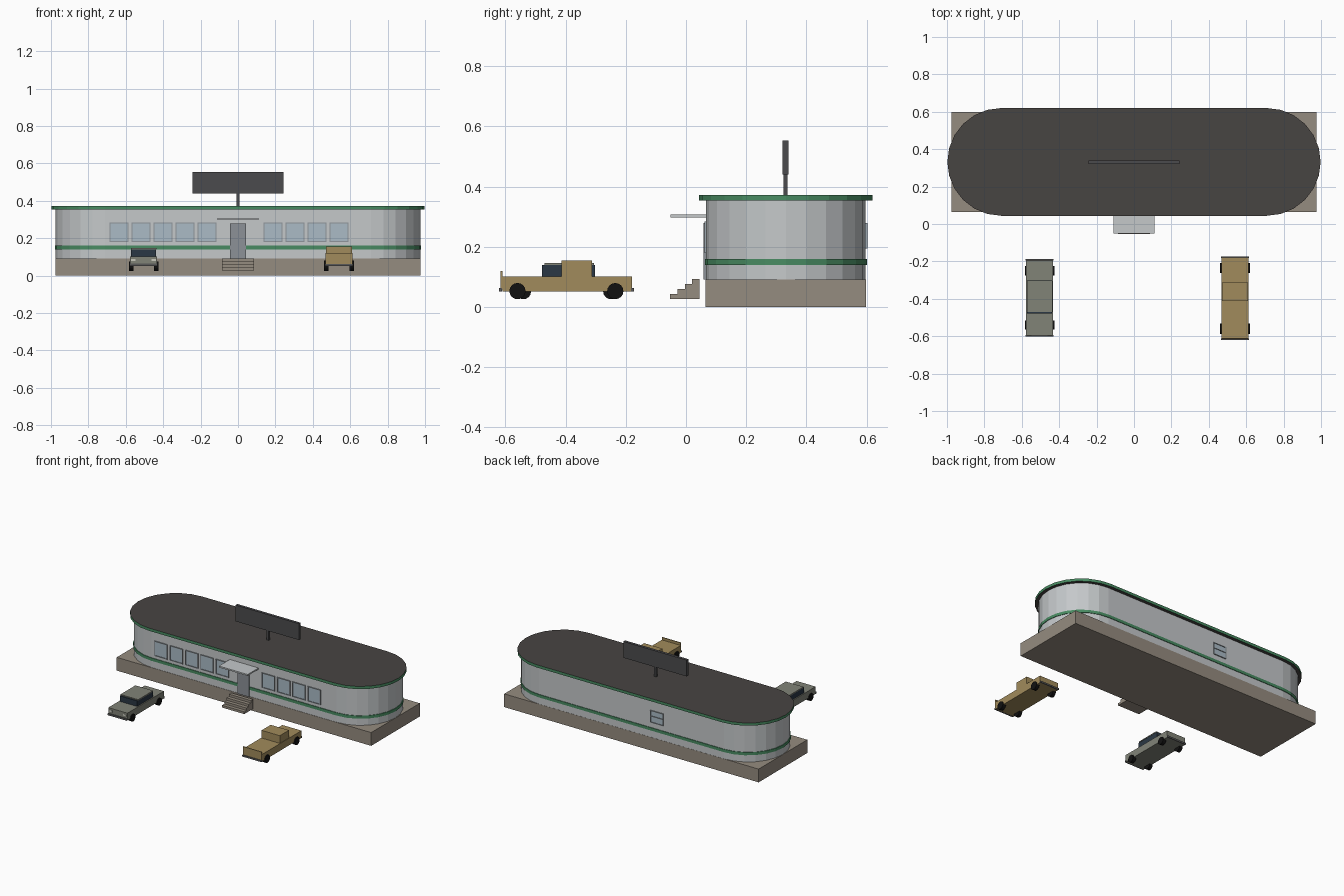
import bpy, bmesh, math
from mathutils import Matrix

if "Cube" in bpy.data.objects:
    bpy.data.objects.remove(bpy.data.objects["Cube"])


def mat(name, hexcol):
    m = bpy.data.materials.new(name)
    rgb = [(int(hexcol[i:i + 2], 16) / 255) ** 2.2 for i in (0, 2, 4)]
    m.diffuse_color = (*rgb, 1)
    m.use_nodes = True
    m.node_tree.nodes["Principled BSDF"].inputs["Base Color"].default_value = m.diffuse_color
    return m


STONE = mat("stone", "948B7F")
STEEL = mat("steel", "C3C7C9")
GREEN = mat("green_trim", "4A8A62")
DARK = mat("dark_roof", "494644")
SIGN = mat("sign_dark", "4C4C4E")
GLASS = mat("window_glass", "A9BAC5")
FRAME = mat("window_frame", "8E9499")
DOOR = mat("door_grey", "8B9096")
TAN = mat("tan_paint", "A08A5C")
GREY = mat("grey_paint", "808277")
TINT = mat("tinted_glass", "2E3A46")
TYRE = mat("tyre", "181818")
LAMP = mat("lamp", "C8C8BC")
CHROME = mat("bumper_grey", "5A5A5A")


def finish(name, bm, *mats):
    bmesh.ops.recalc_face_normals(bm, faces=bm.faces)
    me = bpy.data.meshes.new(name)
    bm.to_mesh(me)
    bm.free()
    for m in mats:
        me.materials.append(m)
    ob = bpy.data.objects.new(name, me)
    bpy.context.collection.objects.link(ob)
    return ob


def box(name, x, y, z, m):
    """Box from (min, max) pairs."""
    bm = bmesh.new()
    bmesh.ops.create_cube(bm, size=1)
    for v in bm.verts:
        for i, r in enumerate((x, y, z)):
            v.co[i] = r[0] if v.co[i] < 0 else r[1]
    return finish(name, bm, m)


def prism(name, pts, vec, *mats):
    """Extrude a closed outline along vec; a second material covers the caps."""
    bm = bmesh.new()
    face = bm.faces.new([bm.verts.new(p) for p in pts])
    ext = bmesh.ops.extrude_face_region(bm, geom=[face], use_keep_orig=True)
    bmesh.ops.translate(bm, vec=vec, verts=[g for g in ext["geom"] if isinstance(g, bmesh.types.BMVert)])
    if len(mats) > 1:
        for f in bm.faces:
            f.material_index = int(len(f.verts) > 4)
    return finish(name, bm, *mats)


def stadium(name, r, z0, z1, *mats):
    """Long slab with 12-sided half-round ends."""
    pts = []
    for side, start in ((1, -90), (-1, 90)):
        for i in range(13):
            a = math.radians(start + 15 * i)
            pts.append((side * 0.71 + r * math.cos(a), 0.332 + r * math.sin(a), z0))
    return prism(name, pts, (0, 0, z1 - z0), *mats)


# Building shell
box("foundation", (-0.976, 0.976), (0.065, 0.598), (0, 0.092), STONE)
stadium("diner_wall", 0.265, 0.092, 0.356, STEEL)
stadium("green_stripe", 0.269, 0.14, 0.16, GREEN)
stadium("roof_slab", 0.288, 0.354, 0.373, GREEN, DARK)


# Windows: pane with four frame bars, y is the wall face, out its outward sign
def window(name, cx, z0, z1, y, out, bar=False):
    w, t = 0.05, 0.005

    def depth(d):
        return tuple(sorted((y - out * 0.004, y + out * d)))
    box(name + "_pane", (cx - w, cx + w), depth(0.002), (z0, z1), GLASS)
    for s in (-1, 1):
        e = cx + s * (w - t / 2)
        box(name + "_side_frame", (e - t / 2, e + t / 2), depth(0.006), (z0, z1), FRAME)
    levels = [z0, z1 - t] + ([(z0 + z1) / 2] if bar else [])
    for z in levels:
        box(name + "_cross_frame", (cx - w, cx + w), depth(0.006), (z, z + t), FRAME)


for i in range(5):
    window("left_window", -0.636 + 0.1175 * i, 0.18, 0.284, 0.067, -1)
for i in range(4):
    window("right_window", 0.187 + 0.1175 * i, 0.18, 0.284, 0.067, -1)
window("back_window", -0.195, 0.195, 0.28, 0.597, 1, True)

# Entrance
box("door", (-0.043, 0.043), (0.058, 0.072), (0.092, 0.28), DOOR)
box("door_canopy", (-0.11, 0.11), (-0.052, 0.07), (0.298, 0.308), STEEL)
profile = [(0.045, 0.027), (-0.053, 0.027)]
for i in range(4):
    y, z = -0.053 + 0.0245 * i, 0.043 + 0.0165 * i
    profile += [(y, z), (y + 0.0245, z)]
prism("entrance_steps", [(-0.085, y, z) for y, z in profile], (0.17, 0, 0), STONE)

# Rooftop sign
box("sign_post", (-0.008, 0.008), (0.324, 0.338), (0.37, 0.442), SIGN)
box("sign_panel", (-0.243, 0.243), (0.321, 0.34), (0.44, 0.553), SIGN)


# Vehicles
def wheels(name, cx, ys, r):
    for y in ys:
        for s in (-1, 1):
            bm = bmesh.new()
            bmesh.ops.create_cone(bm, cap_ends=True, segments=16, radius1=r, radius2=r, depth=0.024,
                                  matrix=Matrix.Translation((cx + s * 0.067, y, 0.026 + r))
                                  @ Matrix.Rotation(math.pi / 2, 4, 'Y'))
            finish(name, bm, TYRE)


def span(c, h):
    return (c - h, c + h)


# Parked car, nose to -y
C = -0.505
box("car_body", span(C, 0.073), (-0.595, -0.195), (0.052, 0.102), GREY)
box("car_glass", span(C, 0.066), (-0.478, -0.302), (0.102, 0.14), TINT)
box("car_roof", span(C, 0.068), (-0.47, -0.306), (0.14, 0.147), GREY)
for y in (-0.598, -0.192):
    box("car_bumper", span(C, 0.074), span(y, 0.004), (0.052, 0.064), CHROME)
for s in (-1, 1):
    box("car_headlight", span(C + s * 0.054, 0.012), (-0.598, -0.59), (0.078, 0.09), LAMP)
wheels("car_wheel", C, (-0.54, -0.25), 0.025)

# Pickup truck, nose to +y
T = 0.54
box("truck_body", span(T, 0.073), (-0.61, -0.18), (0.052, 0.102), TAN)
box("truck_cab", span(T, 0.07), (-0.413, -0.313), (0.1, 0.155), TAN)
box("truck_tailgate", span(T, 0.072), (-0.616, -0.61), (0.058, 0.12), TAN)
for y in (-0.616, -0.178):
    box("truck_bumper", span(T, 0.074), span(y, 0.005), (0.052, 0.063), CHROME)
wheels("truck_wheel", T, (-0.56, -0.235), 0.027)
